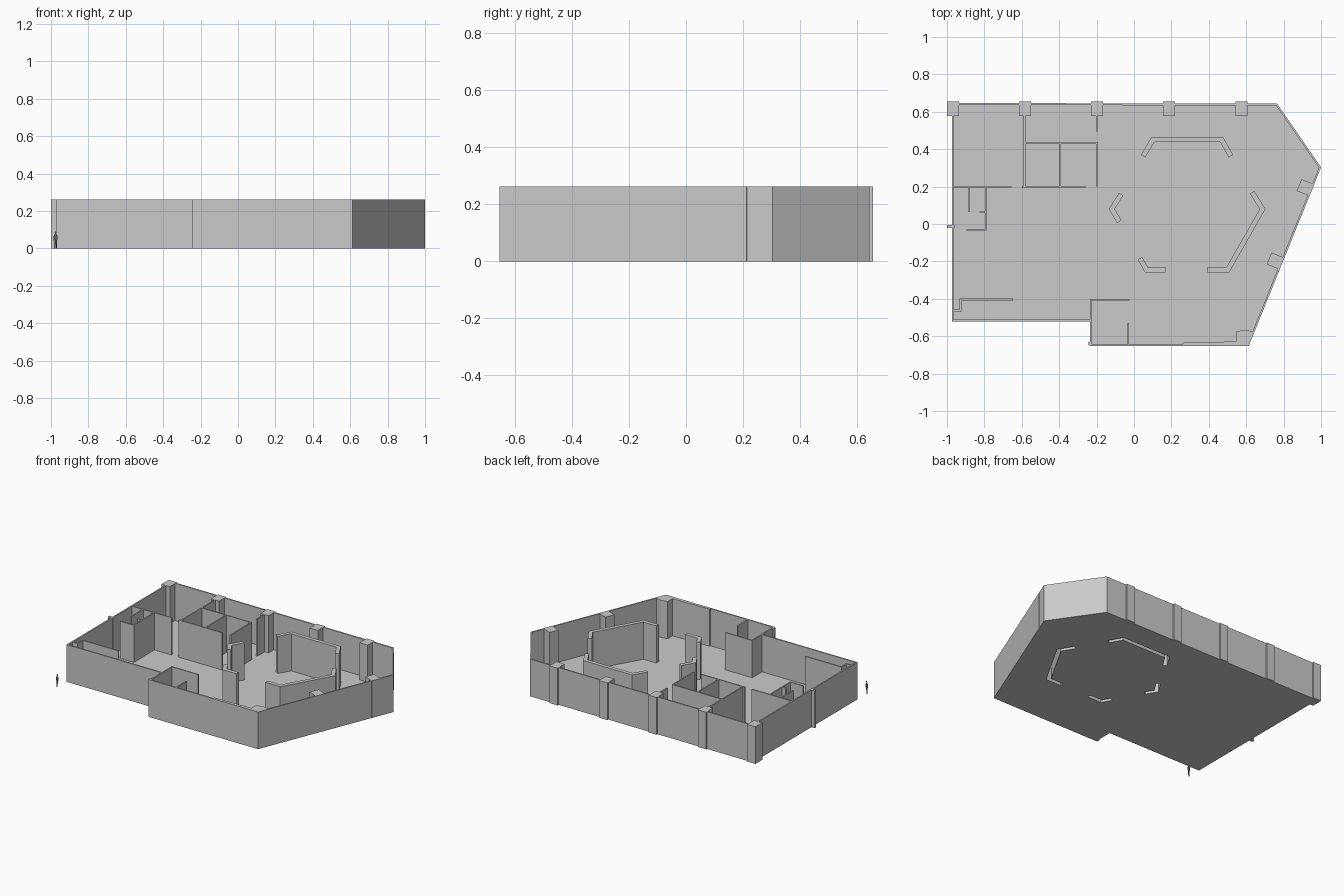
import bpy, bmesh
from math import radians, cos, sin
from mathutils import Vector

if "Cube" in bpy.data.objects:
    bpy.data.objects.remove(bpy.data.objects["Cube"])

H = 0.262      # wall height
THIN = 0.009   # partition thickness


def finish(bm, name, colour=None):
    mesh = bpy.data.meshes.new(name)
    bm.to_mesh(mesh)
    bm.free()
    obj = bpy.data.objects.new(name, mesh)
    bpy.context.collection.objects.link(obj)
    if colour:
        mat = bpy.data.materials.new(name + "_colour")
        mat.diffuse_color = (*colour, 1)
        mat.use_nodes = True
        mat.node_tree.nodes["Principled BSDF"].inputs["Base Color"].default_value = mat.diffuse_color
        mesh.materials.append(mat)
    return obj


def offset(path, d, closed=False):
    """Shift a 2D path sideways by d with mitred corners."""
    pts, n, out = [Vector(p) for p in path], len(path), []
    for i, p in enumerate(pts):
        dirs = []
        if closed or i > 0:
            dirs.append((p - pts[i - 1]).normalized())
        if closed or i < n - 1:
            dirs.append((pts[(i + 1) % n] - p).normalized())
        normals = [Vector((-v.y, v.x)) for v in dirs]
        m = sum(normals, Vector((0, 0))).normalized()
        out.append(p + m * d / m.dot(normals[0]))
    return out


def wall(name, path, left, right, closed=False, bottom=True):
    """Wall of full height following a path, between two side offsets."""
    bm = bmesh.new()
    a, b = offset(path, left, closed), offset(path, right, closed)
    rows = [[bm.verts.new((*p, z)) for p in side]
            for side, z in ((a, 0), (a, H), (b, H), (b, 0))]
    n = len(path)
    for i in range(n if closed else n - 1):
        j = (i + 1) % n
        for k in range(4 if bottom else 3):
            r, s = rows[k], rows[(k + 1) % 4]
            bm.faces.new((r[i], r[j], s[j], s[i]))
    if not closed:
        bm.faces.new([r[0] for r in rows])
        bm.faces.new([r[-1] for r in rows])
    bmesh.ops.recalc_face_normals(bm, faces=bm.faces)
    return finish(bm, name)


def prism(name, outline):
    bm = bmesh.new()
    f = bm.faces.new([bm.verts.new((x, y, 0)) for x, y in outline])
    top = bmesh.ops.extrude_face_region(bm, geom=[f], use_keep_orig=True)["geom"]
    bmesh.ops.translate(bm, vec=(0, 0, H),
                        verts=[g for g in top if isinstance(g, bmesh.types.BMVert)])
    bmesh.ops.recalc_face_normals(bm, faces=bm.faces)
    return finish(bm, name)


def column(name, x, y, w, d, angle=0):
    c, s = cos(angle), sin(angle)
    return prism(name, [(x + c * u * w / 2 - s * v * d / 2, y + s * u * w / 2 + c * v * d / 2)
                        for u, v in ((-1, -1), (1, -1), (1, 1), (-1, 1))])


# outer shell, inset from the building outline
outline = [(-0.974, -0.52), (-0.235, -0.52), (-0.235, -0.653), (0.613, -0.653),
           (1.0, 0.303), (0.765, 0.643), (-0.974, 0.647)]
wall("outer_wall", outline, 0, 0.01, closed=True)

# display walls around the hexagonal area (outer line of each)
display = [
    [(0.53, 0.37), (0.476, 0.465), (0.094, 0.465), (0.037, 0.37)],
    [(-0.08, 0.167), (-0.135, 0.08), (-0.09, 0.005)],
    [(0.02, -0.19), (0.058, -0.258), (0.168, -0.258)],
    [(0.393, -0.258), (0.51, -0.258), (0.703, 0.08), (0.643, 0.177)],
]
DW = 0.027
for i, path in enumerate(display):
    wall(f"display_wall_{i + 1}", path, 0, DW, bottom=False)

# floor sheet, open beneath the display walls
bm = bmesh.new()
loops = [outline] + [p + [tuple(q) for q in reversed(offset(p, DW))] for p in display]
for loop in loops:
    vs = [bm.verts.new((x, y, 0)) for x, y in loop]
    for i, v in enumerate(vs):
        bm.edges.new((vs[i - 1], v))
bmesh.ops.triangle_fill(bm, use_beauty=True, edges=bm.edges[:], normal=(0, 0, 1))
bmesh.ops.dissolve_limit(bm, angle_limit=0.01, verts=bm.verts[:], edges=bm.edges[:])
finish(bm, "floor")

# columns along the back and the slanted right side
for i, x in enumerate((-0.968, -0.583, -0.198, 0.187, 0.575)):
    column(f"back_column_{i + 1}", x, 0.616, 0.064, 0.078)
for i, (x, y) in enumerate(((0.917, 0.195), (0.757, -0.198))):
    column(f"side_column_{i + 1}", x, y, 0.074, 0.068, radians(-22))
prism("corner_column", [(0.545, -0.65), (0.615, -0.65), (0.641, -0.577),
                        (0.595, -0.565), (0.545, -0.575)])
prism("front_wall_lining", [(0.26, -0.65), (0.545, -0.65), (0.545, -0.628), (0.26, -0.635)])
column("left_stub", -0.98, -0.014, 0.04, 0.017)
column("front_stub", -0.235, -0.64, 0.018, 0.02)

# thin partitions
partitions = [
    [(-0.585, 0.58), (-0.585, 0.2)],
    [(-0.97, 0.2), (-0.655, 0.2)],
    [(-0.6, 0.2), (-0.26, 0.2)],
    [(-0.585, 0.433), (-0.2, 0.433), (-0.2, 0.2)],
    [(-0.395, 0.433), (-0.395, 0.2)],
    [(-0.2, 0.58), (-0.2, 0.495)],
    [(-0.88, 0.2), (-0.88, 0.063)],
    [(-0.793, 0.2), (-0.793, -0.03), (-0.895, -0.03)],
    [(-0.825, 0.063), (-0.795, 0.063)],
    [(-0.647, -0.404), (-0.928, -0.404), (-0.928, -0.462), (-0.97, -0.462)],
    [(-0.025, -0.405), (-0.231, -0.405), (-0.231, -0.525)],
    [(-0.03, -0.53), (-0.03, -0.645)],
]
for i, path in enumerate(partitions):
    wall(f"partition_{i + 1}", path, THIN / 2, -THIN / 2)

# flat scale figure standing outside the front left corner
figure = {
    "figure_legs": ((0.06, 0.06, 0.07), [(-7, 0), (-2, 0), (0, 35), (2, 0), (7, 0), (6, 46), (-6, 46)]),
    "figure_body": ((0.1, 0.1, 0.1), [(-6, 46), (6, 46), (11, 42), (10, 68), (5, 76), (-5, 76),
                                       (-10, 68), (-11, 42)]),
    "figure_head": ((0.25, 0.15, 0.09), [(-2, 76), (2, 76), (5, 82), (4, 89), (0, 92), (-4, 89), (-5, 82)]),
}
for name, (colour, pts) in figure.items():
    bm = bmesh.new()
    bm.faces.new([bm.verts.new((-0.975 + x / 1000, -0.62, z / 1000)) for x, z in pts])
    finish(bm, name, colour)
